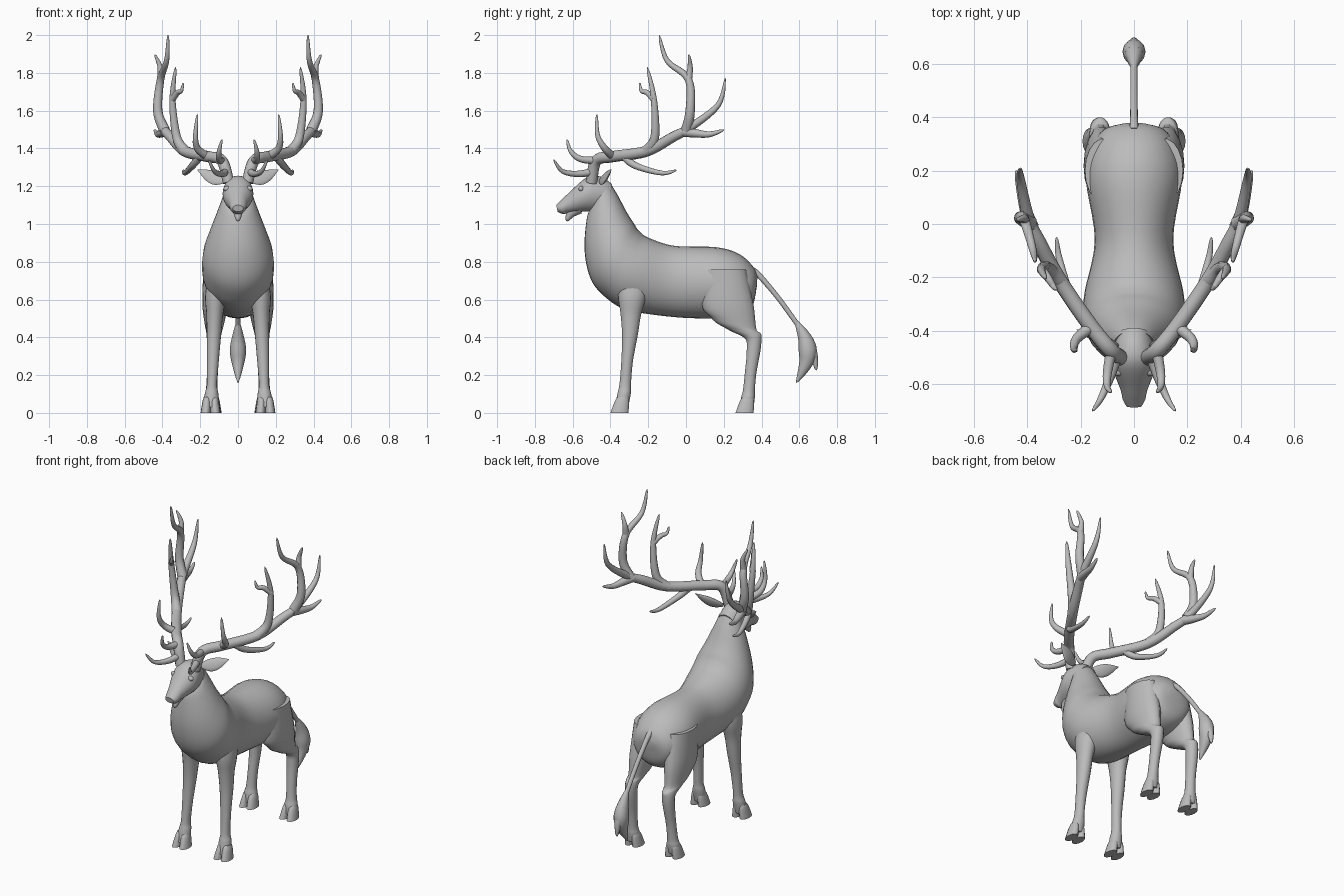
import bpy, bmesh, math
from mathutils import Vector as V

if "Cube" in bpy.data.objects:
    bpy.data.objects.remove(bpy.data.objects["Cube"])

grey = bpy.data.materials.new("warm_grey")
grey.diffuse_color = (0.5, 0.5, 0.5, 1)
grey.use_nodes = True
grey.node_tree.nodes["Principled BSDF"].inputs["Base Color"].default_value = grey.diffuse_color


def spline(keys, steps):
    """Catmull-Rom through tuples of numbers."""
    out, n = [], len(keys)
    for i in range(n - 1):
        p = [keys[max(0, min(n - 1, i + k))] for k in (-1, 0, 1, 2)]
        for s in range(steps):
            t = s / steps
            out.append(tuple(0.5 * (2 * b + (c - a) * t + (2 * a - 5 * b + 4 * c - d) * t * t
                             + (3 * b - a - 3 * c + d) * t ** 3) for a, b, c, d in zip(*p)))
    return out + [tuple(keys[-1])]


def skin(name, rings, sides, mirror=False):
    """Skin elliptic rings given as (centre, half axis u, half axis v)."""
    bm = bmesh.new()
    angles = [2 * math.pi * k / sides for k in range(sides)]
    loops = [[bm.verts.new(c + u * math.cos(a) + v * math.sin(a)) for a in angles] for c, u, v in rings]
    for a, b in zip(loops, loops[1:]):
        for k in range(sides):
            j = (k + 1) % sides
            bm.faces.new((a[k], a[j], b[j], b[k]))
    bm.faces.new(loops[0][::-1])
    bm.faces.new(loops[-1])
    bmesh.ops.recalc_face_normals(bm, faces=bm.faces)
    me = bpy.data.meshes.new(name)
    bm.to_mesh(me)
    bm.free()
    me.materials.append(grey)
    ob = bpy.data.objects.new(name, me)
    bpy.context.collection.objects.link(ob)
    if mirror:
        ob.modifiers.new("mirror", 'MIRROR').use_mirror_merge = False
    bpy.ops.object.select_all(action='DESELECT')
    ob.select_set(True)
    bpy.context.view_layer.objects.active = ob
    bpy.ops.object.shade_smooth_by_angle(angle=math.radians(50))


def trunk(name, keys):
    """Keys: top y, top z, bottom y, bottom z, half width."""
    rings = []
    for ty, tz, by, bz, w in spline(keys, 5):
        t, b = V((0, ty, tz)), V((0, by, bz))
        rings.append(((t + b) / 2, V((w, 0, 0)), (t - b) / 2))
    skin(name, rings, 28)


def leg(name, keys):
    """Keys: y, z, half width, half depth. Legs lean in upward; the flank fold slopes."""
    rings = []
    for y, z, rx, ry in spline(keys, 5):
        slope = max(0, .3 - 4 * abs(z - .475)) if "hind" in name else 0
        rings.append((V((.144 - .04 * z, y, z)), V((rx, 0, 0)), V((0, ry, -ry * slope))))
    skin(name, rings, 18, True)


def tube(name, keys, radius, mirror=True, flat=1.0):
    """Tube along a path; radius is a function of 0..1."""
    pts = [V(p) for p in spline(keys, 6)]
    last = len(pts) - 1
    rings, u = [], V((1, 0, 0))
    for i, p in enumerate(pts):
        d = (pts[min(last, i + 1)] - pts[max(0, i - 1)]).normalized()
        u = (u - d * u.dot(d)).normalized()
        r = radius(i / last)
        rings.append((p, u * r * flat, d.cross(u) * r))
    skin(name, rings, 12, mirror)
    return pts


def tine(name, parent, at, r, *points):
    """Pointed branch growing from a fraction along a parent path."""
    root = parent[round(at * (len(parent) - 1))]
    return tube(name, [tuple(root), *points], lambda t: r * (1 - t) ** .6 + .002)


# Torso and neck, rump to throat
trunk("torso", [
    (.378, .72, .375, .67, .04), (.355, .775, .35, .56, .115), (.28, .842, .28, .51, .162),
    (.16, .877, .17, .50, .18), (-.06, .884, -.06, .507, .147), (-.2, .928, -.31, .545, .185),
    (-.25, .965, -.43, .615, .19), (-.28, 1.01, -.505, .71, .18), (-.315, 1.065, -.537, .86, .145),
    (-.36, 1.15, -.525, 1.03, .098), (-.40, 1.215, -.50, 1.09, .075)])

# Head, chin and eyes
trunk("head", [
    (-.39, 1.21, -.43, 1.09, .06), (-.45, 1.25, -.49, 1.068, .075), (-.525, 1.247, -.55, 1.065, .08),
    (-.62, 1.165, -.625, 1.058, .05), (-.665, 1.122, -.65, 1.052, .042), (-.687, 1.10, -.68, 1.065, .028)])
tube("chin", [(0, -.57, 1.085), (0, -.61, 1.055), (0, -.632, 1.015)],
     lambda t: .032 * (1 - t) ** .6 + .002, False)
tube("eye", [(.052, -.553, 1.186), (.076, -.559, 1.187)], lambda t: .016 * math.sqrt(1.02 - t * t))

# Leaf-shaped ears
root, tip, ear = V((.06, -.455, 1.232)), V((.215, -.395, 1.288)), []
for i in range(15):
    t = i / 14
    h = .038 * math.sin(math.pi * (.12 + .87 * t))
    ear.append((root.lerp(tip, t) - V((0, 0, .012 * math.sin(math.pi * t))),
                V((-.25, .35, .9)) * h, V((.3, .9, -.3)) * h * .35))
skin("ear", ear, 14, True)

# Legs
leg("front_leg", [
    (-.28, .74, .04, .08), (-.285, .62, .055, .075), (-.292, .52, .044, .055), (-.297, .41, .038, .042),
    (-.312, .27, .031, .031), (-.322, .15, .027, .031), (-.328, .10, .036, .036), (-.342, .03, .04, .036)])
leg("hind_leg", [
    (.20, .76, .07, .12), (.22, .58, .068, .138), (.25, .475, .052, .125), (.31, .43, .042, .088),
    (.355, .395, .037, .045), (.358, .33, .034, .037), (.342, .21, .029, .031),
    (.333, .12, .031, .032), (.328, .08, .039, .037), (.322, .03, .04, .036)])

# Cloven hooves: two flaring toes per foot
for foot, cx, cy in (("front", .145, -.34), ("hind", .14, .322)):
    for side, dx in (("inner", -.026), ("outer", .026)):
        toe = []
        for i in range(7):
            t = i / 6
            grow = math.sqrt(t)
            toe.append((V((cx + dx * (.7 + .3 * t), cy + .005 - .017 * t, .085 * (1 - t))),
                        V((.018 + .009 * grow, 0, 0)), V((0, .026 + .023 * grow, 0))))
        skin(foot + "_hoof_" + side, toe, 14, True)

# Tail with a split tuft
tube("tail", [(0, .35, .755), (0, .39, .725), (0, .495, .60), (0, .61, .44)],
     lambda t: .013 + .007 * (1 - t) ** 3, False)
tube("tail_tuft", [(0, .575, .50), (0, .635, .38), (0, .64, .28), (0, .585, .16)],
     lambda t: .003 + .045 * math.sin(math.pi * t) ** 1.2, False, .9)
tube("tail_tuft_tip", [(0, .635, .39), (0, .675, .31), (0, .69, .225)],
     lambda t: .032 * (1 - t) ** .7 + .002, False)

# Antlers: main beam, then tines branching from it
beam = tube("antler_beam", [
    (.05, -.50, 1.22), (.085, -.475, 1.335), (.16, -.385, 1.357), (.28, -.21, 1.385),
    (.355, -.07, 1.46), (.395, .02, 1.51), (.425, .17, 1.63), (.425, .208, 1.77)],
    lambda t: .027 * (1 - t ** 4) + .003)
tine("brow_tine", beam, .07, .019, (.09, -.575, 1.265), (.125, -.655, 1.28), (.155, -.70, 1.34))
tine("second_tine", beam, .14, .019, (.10, -.56, 1.345), (.10, -.61, 1.385), (.085, -.63, 1.447))
tine("third_tine", beam, .29, .021, (.215, -.43, 1.40), (.225, -.468, 1.47), (.215, -.472, 1.58))
tine("low_tine", beam, .34, .021, (.24, -.27, 1.31), (.28, -.13, 1.27), (.29, -.05, 1.285))
middle = tine("middle_tine", beam, .43, .028, (.325, -.165, 1.46), (.347, -.17, 1.66), (.33, -.205, 1.83))
tine("middle_fork", middle, .66, .016, (.32, -.205, 1.695), (.30, -.236, 1.705), (.29, -.245, 1.747))
upper = tine("upper_tine", beam, .7, .027, (.425, .022, 1.6), (.41, .013, 1.765), (.378, -.10, 1.865),
             (.37, -.142, 2.0))
tine("upper_fork", upper, .5, .018, (.412, .022, 1.83), (.44, .015, 1.897))
tine("rear_tine", beam, .66, .026, (.405, .05, 1.48), (.425, .125, 1.475), (.442, .20, 1.498))
